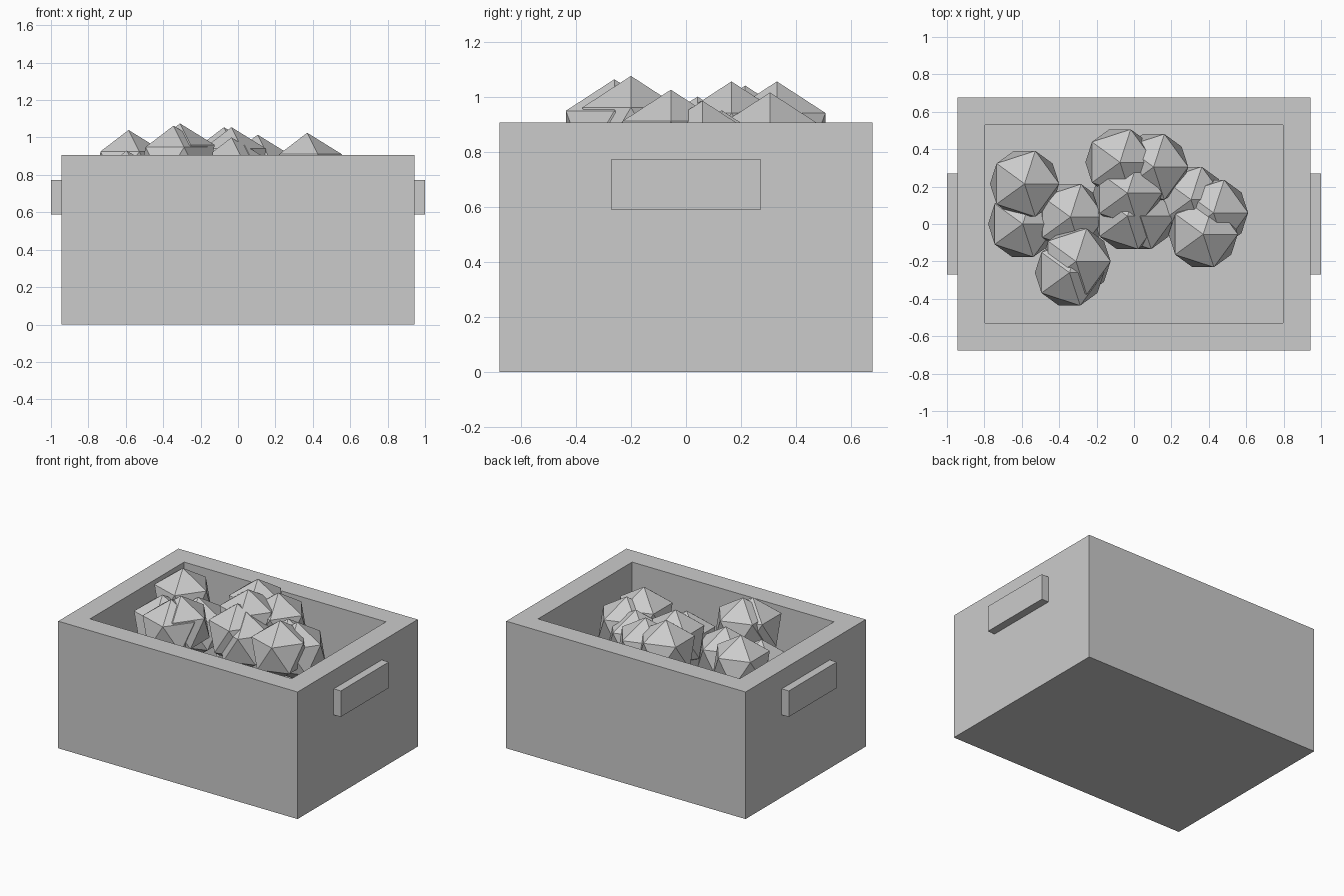
import bpy, bmesh
from mathutils import Matrix

if "Cube" in bpy.data.objects:
    bpy.data.objects.remove(bpy.data.objects["Cube"])

def finish(bm, name):
    bmesh.ops.recalc_face_normals(bm, faces=bm.faces)
    me = bpy.data.meshes.new(name)
    bm.to_mesh(me)
    bm.free()
    ob = bpy.data.objects.new(name, me)
    bpy.context.collection.objects.link(ob)
    return ob

def box(lo, hi):
    bm = bmesh.new()
    size = [b - a for a, b in zip(lo, hi)]
    mid = [(a + b) / 2 for a, b in zip(lo, hi)]
    bmesh.ops.create_cube(bm, size=1, matrix=Matrix.Translation(mid) @ Matrix.Diagonal((*size, 1)))
    bm.normal_update()
    return bm

# Open crate: inset the top face and push it down to leave thick walls
bm = box((-0.944, -0.677, 0), (0.944, 0.677, 0.906))
top = max(bm.faces, key=lambda f: f.calc_center_median().z)
bmesh.ops.inset_region(bm, faces=[top], thickness=0.148, use_even_offset=True)
for v in top.verts:  # exact opening
    v.co.x = 0.796 if v.co.x > 0 else -0.796
    v.co.y = 0.53 if v.co.y > 0 else -0.53
ext = bmesh.ops.extrude_discrete_faces(bm, faces=[top])
for v in ext["faces"][0].verts:
    v.co.z = 0.15
finish(bm, "crate")

# Handle block on each end
for side, name in ((-1, "left_handle"), (1, "right_handle")):
    x0, x1 = sorted((side * 0.94, side * 1.0))
    finish(box((x0, -0.27, 0.588), (x1, 0.27, 0.773)), name)

# Faceted lumps: x, y and height of the topmost point
R = 0.207
lumps = [
    (-0.585, 0.215, 1.04), (-0.595, 0.0, 0.93), (-0.34, 0.037, 0.967),
    (-0.31, -0.20, 1.075), (-0.345, -0.26, 1.063), (-0.075, 0.33, 1.055),
    (0.105, 0.305, 1.015), (-0.035, 0.165, 1.055), (-0.035, 0.042, 1.0),
    (0.035, 0.042, 0.96), (0.305, 0.13, 0.95), (0.425, 0.06, 0.985),
    (0.37, -0.055, 1.025), (-0.05, 0.09, 0.93),
]
for i, (x, y, z) in enumerate(lumps):
    bm = bmesh.new()
    bmesh.ops.create_icosphere(bm, subdivisions=1, radius=R)
    ob = finish(bm, f"lump_{i + 1}")
    ob.location = (x, y, z - R)
